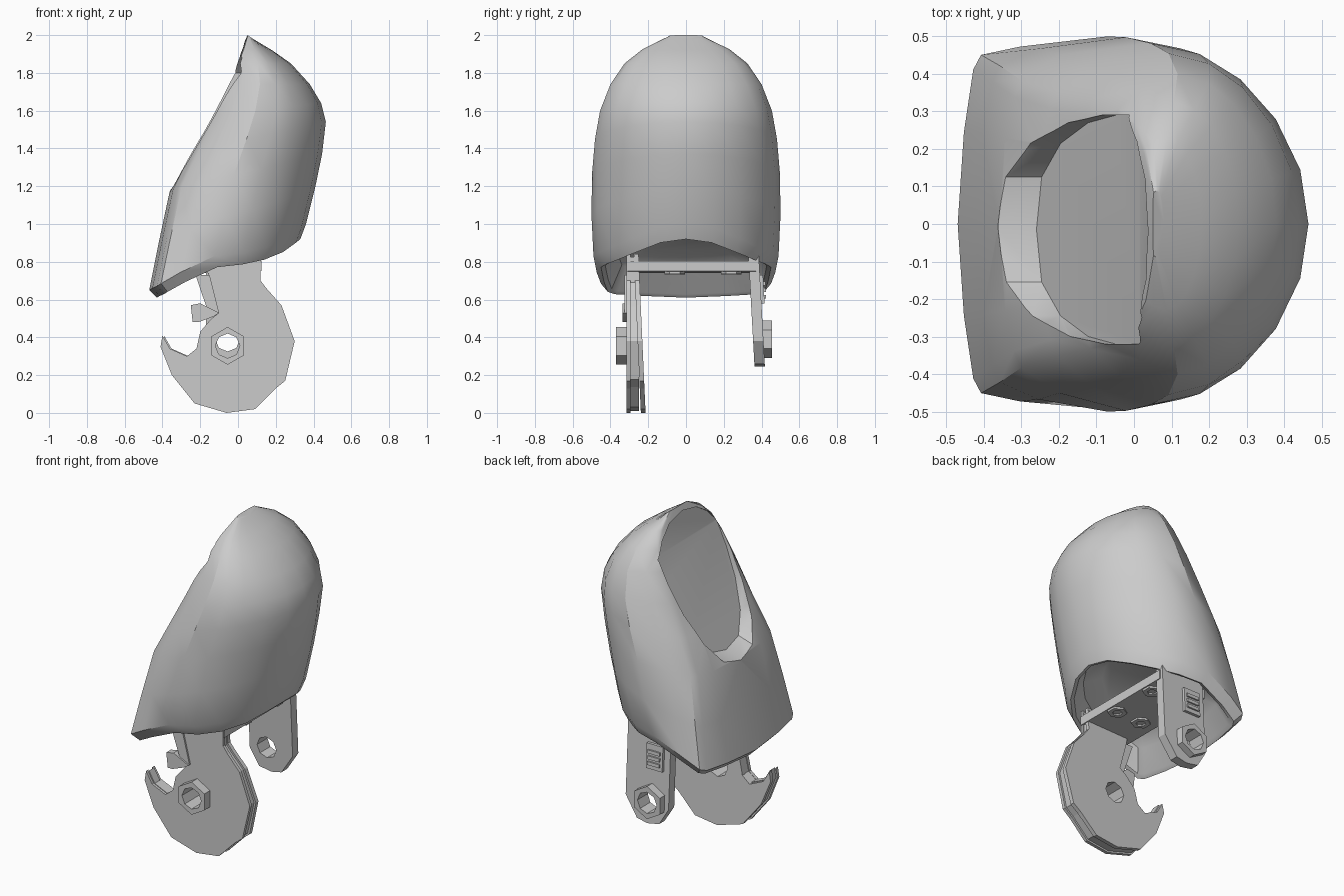
import bpy, bmesh, math

cube = bpy.data.objects.get("Cube")
if cube:
    bpy.data.objects.remove(cube)

grey = bpy.data.materials.new("plain_grey")
grey.use_nodes = True
COLOUR = (0.6, 0.6, 0.6, 1)
grey.diffuse_color = COLOUR
grey.node_tree.nodes["Principled BSDF"].inputs["Base Color"].default_value = COLOUR


def finish(name, bm):
    bmesh.ops.recalc_face_normals(bm, faces=bm.faces)
    me = bpy.data.meshes.new(name)
    bm.to_mesh(me)
    bm.free()
    me.materials.append(grey)
    ob = bpy.data.objects.new(name, me)
    bpy.context.scene.collection.objects.link(ob)
    return ob


def loft(bm, loops):
    """Skin closed loops of equal length and cap both ends; returns the first cap."""
    rings = [[bm.verts.new(p) for p in loop] for loop in loops]
    n = len(rings[0])
    for a, b in zip(rings, rings[1:]):
        for i in range(n):
            j = (i + 1) % n
            bm.faces.new((a[i], a[j], b[j], b[i]))
    bm.faces.new(rings[-1])
    return bm.faces.new(rings[0])


def slab(name, outline, y0, y1, lean=0.0, pivot=0.8):
    """Plate from an x-z outline, its lower end leaning along y."""
    bm = bmesh.new()
    loft(bm, [[(x, y + lean * (pivot - z), z) for x, z in outline] for y in (y0, y1)])
    return finish(name, bm)


def ngon(cx, cz, r, n):
    return [(cx + r * math.sin(math.tau * i / n), cz + r * math.cos(math.tau * i / n))
            for i in range(n)]


def cut(ob, cutter):
    cutter.hide_render = True
    mod = ob.modifiers.new("cut", 'BOOLEAN')
    mod.object, mod.operation, mod.solver = cutter, 'DIFFERENCE', 'EXACT'
    bpy.context.view_layer.objects.active = ob
    bpy.ops.object.modifier_apply(modifier=mod.name)
    bpy.data.objects.remove(cutter)


def drill(ob, centre):
    cut(ob, slab("hole_cutter", ngon(*centre, .065, 8), -.7, .7))


# Shell section: depth, boxy width, rounded width, rise along the curved bottom rim
half = [(0, 0, 0, 0), (.02, .5, .45, .03), (.05, .84, .64, .06), (.075, .92, .73, .1),
        (.2, .965, .89, .27), (.42, 1, 1, .52), (.6, .94, .94, .57), (.75, .8, .8, .65),
        (.88, .58, .58, .78), (.97, .3, .3, .94), (1, 0, 0, 1)]
section = half + [(u, -a, -b, f) for u, a, b, f in half[-2:0:-1]]
# Back x, back z, front x, front z, half width, share of the rim curve, roundness
levels = [(-.43, .61, .33, .92, .45, 1, 0), (-.47, .65, .36, 1.0, .49, 1, 0),
          (-.42, .9, .41, 1.2, .5, .4, .4), (-.36, 1.18, .445, 1.37, .498, 0, .8),
          (-.26, 1.38, .465, 1.54, .482, 0, 1), (-.16, 1.57, .44, 1.64, .455, 0, 1),
          (-.075, 1.74, .38, 1.74, .4, 0, .8), (-.02, 1.85, .28, 1.85, .325, 0, .5),
          (.02, 1.93, .18, 1.92, .23, 0, .2), (.05, 2, .08, 1.98, .09, 0, 0)]


def shell_loop(xl, zl, xr, zr, w, bend, rnd):
    return [(xl + u * (xr - xl), (a + (b - a) * rnd) * w, zl + (u + (f - u) * bend) * (zr - zl))
            for u, a, b, f in section]


def hollow_loop(scale, lift):
    return [(x * scale - .05 * (1 - scale), y * scale, .765 + (z - .765) * scale + lift)
            for x, y, z in shell_loop(*levels[0])]


# Shell with a domed hollow underneath
bm = bmesh.new()
loft(bm, [hollow_loop(.55, .17), hollow_loop(.82, .12), hollow_loop(.95, .01)]
     + [shell_loop(*level) for level in levels])
shell = finish("shell", bm)

# Arched recess in the sloping back, its floor steeper near the crown
arch = [(0, 1.2), (.14, 1.23), (.23, 1.34), (.285, 1.5), (.305, 1.66), (.305, 1.8),
        (.235, 1.88), (.13, 1.945), (0, 1.97)]
arch += [(-y, z) for y, z in arch[-2:0:-1]]


def arch_loop(depth, grow):
    return [(-.26 + (min(z, 1.8) - 1.2) * .46 + max(z - 1.8, 0) * .2 - depth, y - .015,
             1.62 + (z - 1.62) * (grow if z < 1.62 else 1)) for y, z in arch]


bm = bmesh.new()
floor = loft(bm, [arch_loop(0, 1), arch_loop(.1, 1.08), arch_loop(.4, 1.12)])
corners = list(floor.verts)
bmesh.utils.face_split(floor, corners[5], corners[-5])
cut(shell, finish("recess_cutter", bm))
shell.select_set(True)
bpy.context.view_layer.objects.active = shell
bpy.ops.object.shade_smooth_by_angle(angle=math.radians(32))

# Hooked disc arm, built from three layers
hook = [(.12, .84), (.12, .7), (.15, .66), (.23, .57), (.3, .38), (.25, .17), (.2, .13),
        (.09, .02), (-.06, 0), (-.23, .05), (-.35, .2), (-.41, .35), (-.4, .41), (-.36, .34),
        (-.27, .3), (-.22, .34), (-.2, .43), (-.14, .5), (-.1, .53), (-.15, .7), (-.17, .8)]
thin = [(x * .97 - .003, .36 + (z - .36) * .97) for x, z in hook]
PIN = (-.055, .355)
for name, outline, y0, y1, lean in (("hook_outer_layer", hook, -.315, -.295, 0),
                                    ("hook_middle_layer", thin, -.3, -.25, 0),
                                    ("hook_inner_layer", hook, -.275, -.25, .045)):
    drill(slab(name, outline, y0, y1, lean), PIN)

# Small arm on the other side
arm = [(.12, .84), (.12, .38), (.04, .26), (-.03, .245), (-.11, .26), (-.17, .36), (-.17, .81)]
PIN2 = (-.055, .39)
drill(slab("small_arm", arm, .33, .385, .055, .84), PIN2)

# Hexagonal collars around the pin holes
for name, pin, y0, y1 in (("hook_collar", PIN, -.37, -.31), ("small_arm_collar", PIN2, .4, .455)):
    drill(slab(name, ngon(*pin, .1, 6), y0, y1), pin)

# Cross plate joining the arms, with hex bolts underneath
slab("cross_plate", [(-.2, .74), (.125, .75), (.125, .805), (-.2, .795)], -.31, .37)
for i, (x, y) in enumerate([(.07, -.06), (.07, .24), (-.1, -.06), (-.1, .24)]):
    bm = bmesh.new()
    z = .746 + x * .03
    loft(bm, [[(x + a, y + b, h) for a, b in ngon(0, 0, r, n)]
              for h, r, n in ((z + .02, .055, 6), (z - .01, .055, 6), (z - .01, .028, 6),
                              (z - .002, .028, 6))])
    finish(f"bolt_{i + 1}", bm)

# Angled strut and clip beside the hook
slab("strut", [(-.225, .73), (-.15, .73), (-.1, .53), (-.15, .51)], -.325, -.28)
slab("hook_clip", [(-.25, .57), (-.2, .58), (-.1, .53), (-.13, .51), (-.21, .48), (-.24, .48)],
     -.335, -.29)

# Raised clip frame on the outside of the small arm
slab("clip_frame", [(-.13, .73), (-.02, .73), (-.02, .58), (-.13, .58)], .345, .402, .055, .84)
for k in range(3):
    z = .605 + k * .035
    slab(f"clip_rib_{k + 1}", [(-.115, z), (-.035, z), (-.035, z + .02), (-.115, z + .02)],
         .39, .412, .055, .84)
